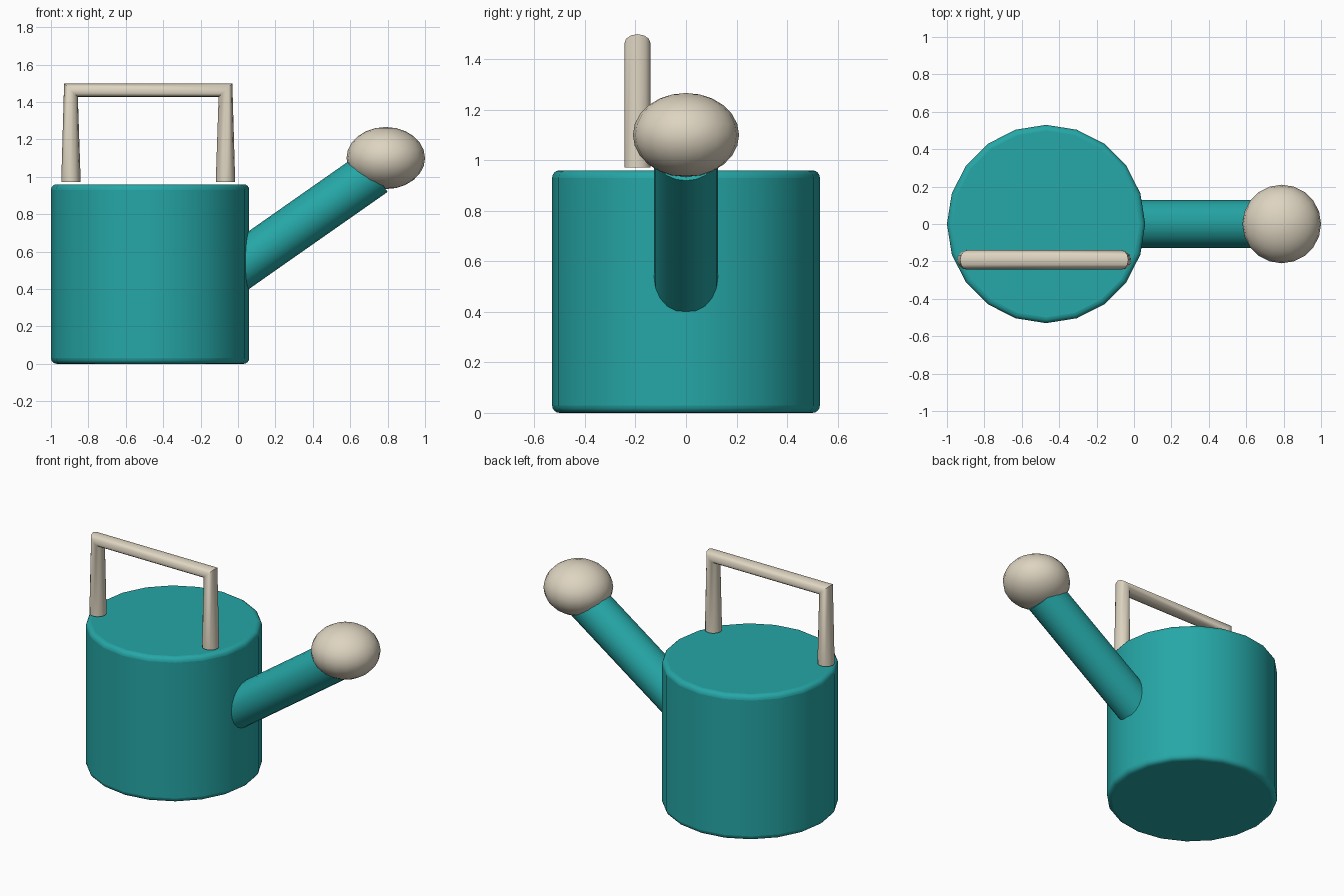
import bpy, bmesh, math
from mathutils import Vector

default = bpy.data.objects.get("Cube")
if default:
    bpy.data.objects.remove(default, do_unlink=True)


def material(name, color):
    mat = bpy.data.materials.new(name)
    mat.use_nodes = True
    mat.diffuse_color = (*color, 1)
    mat.node_tree.nodes["Principled BSDF"].inputs["Base Color"].default_value = (*color, 1)
    return mat


teal = material("teal", (0.019, 0.385, 0.385))
cream = material("cream", (0.73, 0.66, 0.53))


def finish(obj, name, mat):
    obj.name = obj.data.name = name
    obj.data.materials.append(mat)
    bpy.ops.object.select_all(action="DESELECT")
    obj.select_set(True)
    bpy.context.view_layer.objects.active = obj
    bpy.ops.object.shade_smooth_by_angle(angle=math.radians(35))
    return obj


def tube(name, mat, rings, sides):
    """Capped tube through rings given as (centre, in-plane axis, radius)."""
    bm = bmesh.new()
    loops = []
    for centre, axis, radius in rings:
        c, u = Vector(centre), Vector(axis).normalized()
        turns = [math.tau * i / sides for i in range(sides)]
        loops.append([bm.verts.new(c + radius * (u * math.cos(t) + Vector((0, math.sin(t), 0))))
                      for t in turns])
    for a, b in zip(loops, loops[1:]):
        for i in range(sides):
            j = (i + 1) % sides
            bm.faces.new((a[i], a[j], b[j], b[i]))
    bm.faces.new(loops[0])
    bm.faces.new(loops[-1])
    bmesh.ops.recalc_face_normals(bm, faces=bm.faces)
    mesh = bpy.data.meshes.new(name)
    bm.to_mesh(mesh)
    bm.free()
    obj = bpy.data.objects.new(name, mesh)
    bpy.context.collection.objects.link(obj)
    return finish(obj, name, mat)


# Tank: drum with softly rounded rims
body_x = -0.47
side = (1, 0, 0)
tank = tube("tank", teal, [((body_x, 0, 0), side, 0.53), ((body_x, 0, 0.96), side, 0.53)], 20)
bevel = tank.modifiers.new("rounded_rims", "BEVEL")
bevel.width = 0.03
bevel.segments = 4
bevel.limit_method = "ANGLE"
bevel.angle_limit = math.radians(40)

# Spout: slanted pipe starting inside the tank
slope = math.radians(35)
along = Vector((math.cos(slope), 0, math.sin(slope)))
across = Vector((-math.sin(slope), 0, math.cos(slope)))
tip = Vector((0.727, 0, 1.023))
tube("spout", teal, [(tip - along * 1.05, across, 0.127), (tip, across, 0.127)], 20)

# Sprinkler head: flattened ball
bpy.ops.mesh.primitive_uv_sphere_add(segments=20, ring_count=12, radius=0.21, location=(0.79, 0, 1.1))
head = bpy.context.object
head.scale.z = 0.79
finish(head, "sprinkler_head", cream)

# Handle: bent rod whose corner rings lie on the diagonal
y, left, right, rod = -0.192, -0.893, -0.067, 0.052
tube("handle", cream, [
    ((left, y, 0.972), side, rod),
    ((left, y, 1.462), (1, 0, -1), rod),
    ((right, y, 1.462), (-1, 0, -1), rod),
    ((right, y, 0.972), (-1, 0, 0), rod),
], 12)
